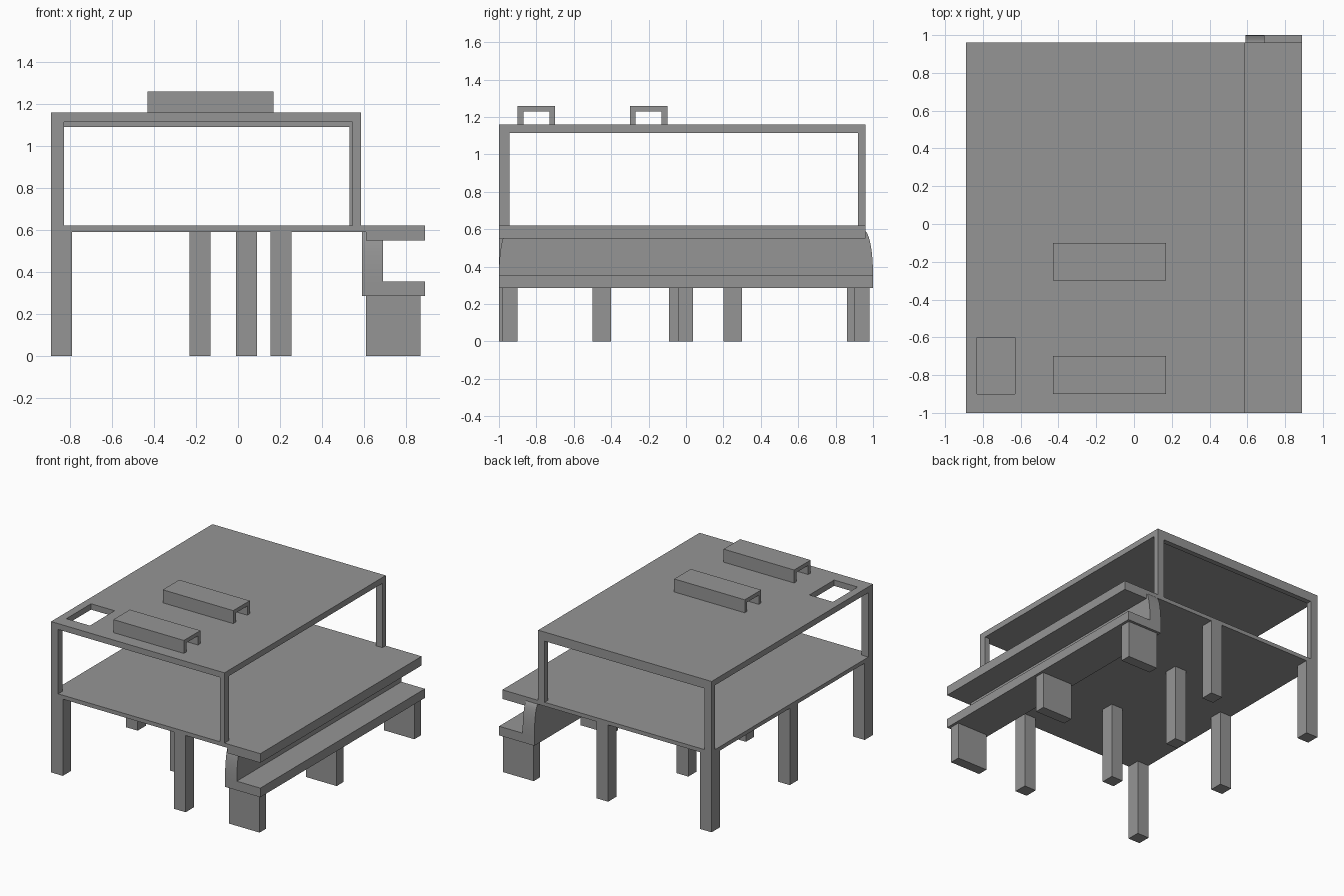
import bpy, bmesh, math

if "Cube" in bpy.data.objects:
    bpy.data.objects.remove(bpy.data.objects["Cube"])

grey = bpy.data.materials.new("concrete grey")
grey.diffuse_color = (0.3, 0.3, 0.3, 1)
grey.use_nodes = True
grey.node_tree.nodes["Principled BSDF"].inputs["Base Color"].default_value = grey.diffuse_color


def finish(name, bm):
    bmesh.ops.recalc_face_normals(bm, faces=bm.faces)
    me = bpy.data.meshes.new(name)
    bm.to_mesh(me)
    bm.free()
    me.materials.append(grey)
    ob = bpy.data.objects.new(name, me)
    bpy.context.collection.objects.link(ob)
    return ob


def box(name, x, y, z):
    """Box from (min, max) ranges."""
    bm = bmesh.new()
    bmesh.ops.create_cube(bm, size=1)
    for v in bm.verts:
        v.co = [r[0] if c < 0 else r[1] for c, r in zip(v.co, (x, y, z))]
    return finish(name, bm)


def extrude_x(name, profile, x0, x1):
    """Extrude a closed (y, z) profile along x."""
    bm = bmesh.new()
    face = bm.faces.new([bm.verts.new((x0, y, z)) for y, z in profile])
    ext = bmesh.ops.extrude_face_region(bm, geom=[face])["geom"]
    for v in ext:
        if isinstance(v, bmesh.types.BMVert):
            v.co.x = x1
    return finish(name, bm)


# Main floor and roof extents
FRONT, BACK, LEFT, RIGHT = -1.0, 0.96, -0.89, 0.585
box("floor_slab", (LEFT, 0.61), (FRONT, BACK), (0.59, 0.62))
box("floor_edge_lip", (0.61, 0.89), (FRONT, BACK), (0.55, 0.62))

# Roof slab with a rectangular opening: a grid of cells with one left out
bm = bmesh.new()
xs, ys = (LEFT, -0.83, -0.63, RIGHT), (FRONT, -0.9, -0.6, BACK)
grid = [[bm.verts.new((x, y, 1.115)) for y in ys] for x in xs]
cells = [bm.faces.new((grid[i][j], grid[i + 1][j], grid[i + 1][j + 1], grid[i][j + 1]))
         for i in range(3) for j in range(3) if (i, j) != (1, 1)]
for g in bmesh.ops.extrude_face_region(bm, geom=cells)["geom"]:
    if isinstance(g, bmesh.types.BMVert):
        g.co.z = 1.16
bmesh.ops.recalc_face_normals(bm, faces=bm.faces)
bmesh.ops.dissolve_limit(bm, angle_limit=0.01, verts=bm.verts, edges=bm.edges)
finish("roof_slab", bm)

# Corner posts and rear beam
box("front_left_post", (LEFT, -0.83), (FRONT, -0.945), (0.62, 1.115))
box("front_right_post", (0.545, RIGHT), (FRONT, -0.945), (0.62, 1.115))
box("back_left_post", (LEFT, -0.83), (0.92, BACK), (0.62, 1.115))
box("back_right_post", (0.53, RIGHT), (0.92, BACK), (0.62, 1.115))
box("rear_beam", (-0.83, 0.53), (0.92, BACK), (1.09, 1.115))

# Channel-shaped roof vents
for i, y in enumerate((-0.9, -0.3)):
    u = [(0, 1.16), (0, 1.26), (0.2, 1.26), (0.2, 1.16),
         (0.17, 1.16), (0.17, 1.23), (0.03, 1.23), (0.03, 1.16)]
    extrude_x(f"roof_vent_{i + 1}", [(y + a, z) for a, z in u], -0.43, 0.17)

# Side step: shelf plus a wall whose ends curve inwards towards the top
box("step_shelf", (0.59, 0.89), (-1, 1), (0.285, 0.355))
arc = [(1 - 0.04 * (1 - math.cos(t * math.pi / 18)) / (1 - math.cos(math.pi * 8 / 18)),
        0.355 + 0.235 * math.sin(t * math.pi / 18) / math.sin(math.pi * 8 / 18))
       for t in range(9)]
wall = extrude_x("step_wall", arc + [(-y, z) for y, z in reversed(arc)], 0.59, 0.69)
bpy.context.view_layer.objects.active = wall
wall.select_set(True)
bpy.ops.object.shade_smooth_by_angle(angle=math.radians(30))

# Square legs under the floor (left x, front y)
legs = [(-0.89, -1), (-0.89, -0.09), (-0.89, 0.86), (-0.23, -0.5),
        (-0.23, 0.2), (-0.01, 0.86), (0.155, -1)]
for i, (x, y) in enumerate(legs):
    box(f"floor_leg_{i + 1}", (x, x + 0.1), (y, y + 0.1), (0, 0.59))

# Wide legs under the step
for i, y in enumerate((-0.98, -0.043, 0.9)):
    box(f"step_leg_{i + 1}", (0.61, 0.87), (y, y + 0.08), (0, 0.285))
